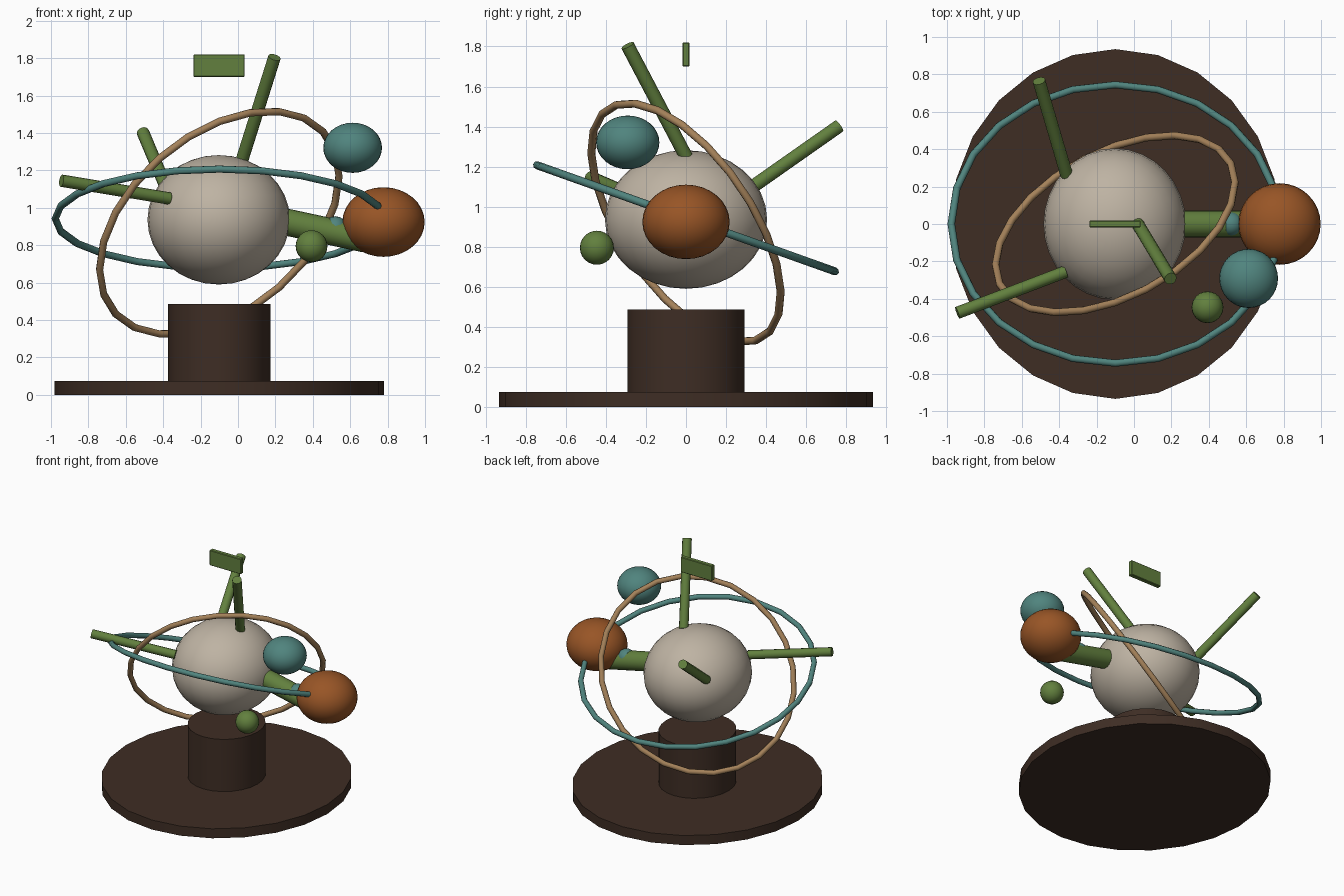
import bpy, bmesh, math
from mathutils import Vector, Matrix

if "Cube" in bpy.data.objects:
    bpy.data.objects.remove(bpy.data.objects["Cube"])


def material(name, r, g, b):
    m = bpy.data.materials.new(name)
    lin = [((c / 255 + 0.055) / 1.055) ** 2.4 for c in (r, g, b)]
    m.diffuse_color = (*lin, 1)
    m.use_nodes = True
    m.node_tree.nodes["Principled BSDF"].inputs["Base Color"].default_value = m.diffuse_color
    return m


BROWN = material("dark_brown", 62, 45, 36)
STONE = material("warm_grey", 190, 179, 163)
ORANGE = material("burnt_orange", 152, 85, 38)
TEAL = material("teal", 80, 132, 126)
TAN = material("tan", 165, 130, 90)
GREEN = material("leaf_green", 98, 128, 62)


def finish(name, bm, mat, angle=40):
    bmesh.ops.recalc_face_normals(bm, faces=bm.faces)
    me = bpy.data.meshes.new(name)
    bm.to_mesh(me)
    bm.free()
    me.materials.append(mat)
    ob = bpy.data.objects.new(name, me)
    bpy.context.collection.objects.link(ob)
    bpy.ops.object.select_all(action='DESELECT')
    ob.select_set(True)
    bpy.context.view_layer.objects.active = ob
    bpy.ops.object.shade_smooth_by_angle(angle=math.radians(angle))
    return ob


def ball(name, center, radii, mat, seg=32):
    bm = bmesh.new()
    bmesh.ops.create_uvsphere(bm, u_segments=seg, v_segments=seg // 2, radius=1)
    bm.transform(Matrix.Translation(center) @ Matrix.Diagonal((*radii, 1)))
    return finish(name, bm, mat)


def drum(name, z0, z1, rx, ry, mat, seg=24):
    bm = bmesh.new()
    bmesh.ops.create_cone(bm, cap_ends=True, segments=seg, radius1=1, radius2=1, depth=1)
    bm.transform(Matrix.Translation((-0.1, 0, (z0 + z1) / 2)) @ Matrix.Diagonal((rx, ry, z1 - z0, 1)))
    return finish(name, bm, mat)


def rod(name, a, b, r, mat, seg=12):
    a, b = Vector(a), Vector(b)
    bm = bmesh.new()
    bmesh.ops.create_cone(bm, cap_ends=True, segments=seg, radius1=r, radius2=r, depth=(b - a).length)
    turn = (b - a).to_track_quat('Z', 'Y').to_matrix().to_4x4()
    bm.transform(Matrix.Translation((a + b) / 2) @ turn)
    return finish(name, bm, mat)


def ring(name, center, u, v, r, mat, seg=24, sides=8):
    """Tube along the ellipse center + u cos t + v sin t."""
    c, u, v = Vector(center), Vector(u), Vector(v)
    n = u.cross(v).normalized()
    bm = bmesh.new()
    loops = []
    for i in range(seg):
        t = 2 * math.pi * i / seg
        p = u * math.cos(t) + v * math.sin(t)
        out = (v * math.cos(t) - u * math.sin(t)).cross(n).normalized()
        loops.append([bm.verts.new(c + p + r * (out * math.cos(s) + n * math.sin(s)))
                      for s in (2 * math.pi * j / sides for j in range(sides))])
    for i in range(seg):
        p, q = loops[i], loops[(i + 1) % seg]
        for j in range(sides):
            k = (j + 1) % sides
            bm.faces.new((p[j], q[j], q[k], p[k]))
    return finish(name, bm, mat, 60)


# stand
drum("base_disc", 0, 0.075, 0.88, 0.935, BROWN)
drum("pedestal", 0.07, 0.487, 0.273, 0.292, BROWN)

# central globe and surrounding balls
ball("globe", (-0.103, 0, 0.936), (0.381, 0.405, 0.346), STONE)
ball("orange_ball", (0.778, 0, 0.924), (0.22, 0.218, 0.186), ORANGE)
ball("teal_ball", (0.613, -0.291, 1.321), (0.157, 0.158, 0.134), TEAL)
ball("green_ball", (0.393, -0.445, 0.795), (0.085, 0.085, 0.085), GREEN, 24)
ball("arm_bead", (0.52, 0, 0.89), (0.065, 0.065, 0.065), TEAL, 16)

# orbit rings
tilt = math.radians(-19.6)
ring("teal_ring", (-0.1, 0, 0.942), (0.877, 0, 0),
     (0, 0.79 * math.cos(tilt), 0.79 * math.sin(tilt)), 0.02, TEAL)
ring("tan_ring", (-0.1, 0, 0.92), (0.64, 0.22, 0.25), (0, 0.419, -0.542), 0.02, TAN)

# rods standing on the globe, and the thick arm
rod("left_rod", (-0.366, -0.255, 1.05), (-0.944, -0.475, 1.145), 0.033, GREEN)
rod("top_rod", (0.02, 0, 1.25), (0.195, -0.292, 1.805), 0.034, GREEN)
rod("back_rod", (-0.36, 0.262, 1.05), (-0.508, 0.765, 1.403), 0.034, GREEN)
rod("arm", (0.22, 0, 0.932), (0.68, 0, 0.833), 0.072, GREEN, 20)

# floating plate
bm = bmesh.new()
bmesh.ops.create_cube(bm, size=1)
bm.transform(Matrix.Translation((-0.101, 0, 1.76)) @ Matrix.Diagonal((0.274, 0.035, 0.12, 1)))
bmesh.ops.bevel(bm, geom=bm.edges[:], offset=0.004, segments=1, affect='EDGES')
finish("plate", bm, GREEN, 30)
